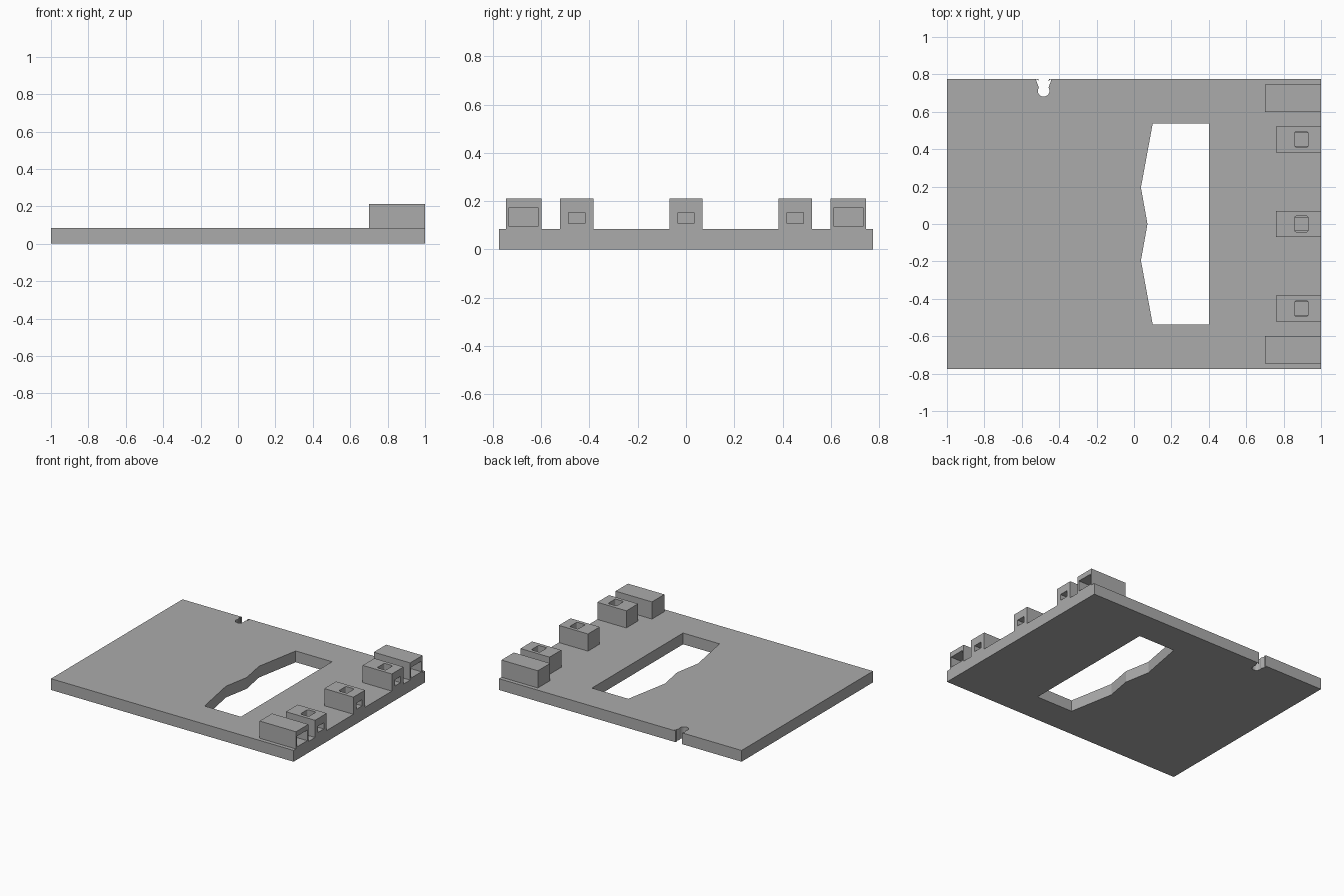
import bpy
import bmesh
from math import sin, cos, asin, pi

cube = bpy.data.objects.get("Cube")
if cube:
    bpy.data.objects.remove(cube)

PLATE_TOP = 0.084
BLOCK_TOP = 0.212
HALF_Y = 0.774

grey = bpy.data.materials.new("plain grey")
grey.use_nodes = True
colour = (0.41, 0.41, 0.41, 1)
grey.diffuse_color = colour
grey.node_tree.nodes["Principled BSDF"].inputs["Base Color"].default_value = colour


def prism(name, outline, z0, z1):
    """Extrude a flat outline from z0 up to z1."""
    bm = bmesh.new()
    face = bm.faces.new([bm.verts.new((x, y, z0)) for x, y in outline])
    grown = bmesh.ops.extrude_face_region(bm, geom=[face])["geom"]
    for v in grown:
        if isinstance(v, bmesh.types.BMVert):
            v.co.z = z1
    bmesh.ops.recalc_face_normals(bm, faces=bm.faces)
    mesh = bpy.data.meshes.new(name)
    bm.to_mesh(mesh)
    bm.free()
    mesh.materials.append(grey)
    obj = bpy.data.objects.new(name, mesh)
    bpy.context.collection.objects.link(obj)
    return obj


def box(name, x0, x1, y, half, z0, z1):
    outline = [(x0, y - half), (x1, y - half), (x1, y + half), (x0, y + half)]
    return prism(name, outline, z0, z1)


def arc(cx, cy, r, a0, a1, steps):
    angles = [a0 + (a1 - a0) * i / steps for i in range(steps + 1)]
    return [(cx + r * cos(a), cy + r * sin(a)) for a in angles]


def carve(obj, cutters):
    """Subtract the cutters, bake the result and discard them."""
    for cutter in cutters:
        cutter.hide_render = True
        mod = obj.modifiers.new("cut", 'BOOLEAN')
        mod.operation = 'DIFFERENCE'
        mod.solver = 'EXACT'
        mod.object = cutter
    graph = bpy.context.evaluated_depsgraph_get()
    baked = bpy.data.meshes.new_from_object(obj.evaluated_get(graph))
    obj.modifiers.clear()
    obj.data = baked
    for cutter in cutters:
        bpy.data.objects.remove(cutter)


# Base plate with its shaped opening and keyhole notch
plate = box("base_plate", -1, 1, 0, HALF_Y, 0, PLATE_TOP)
upper = [(0.40, 0.537), (0.10, 0.537), (0.037, 0.195)]
opening = upper + [(0.072, 0)] + [(x, -y) for x, y in reversed(upper)]
opening_cutter = prism("opening_cutter", opening, -0.1, 0.2)

neck, bulb, flare = 0.026, 0.031, 0.016
spread = asin(neck / bulb)
right = arc(neck + flare, HALF_Y - flare, flare, pi / 2, pi, 6)
left = [(-x, y) for x, y in reversed(right)]
bottom = arc(0, 0.712, bulb, pi / 2 + spread, 2.5 * pi - spread, 20)
notch = [(-neck - flare, 0.9)] + left + bottom + right + [(neck + flare, 0.9)]
notch_cutter = prism("notch_cutter", [(x - 0.483, y) for x, y in notch], -0.1, 0.2)
carve(plate, [opening_cutter, notch_cutter])

# Long outer sockets, open towards the plate edge
for side, y in (("left", 0.672), ("right", -0.672)):
    socket = box(side + "_outer_socket", 0.70, 1, y, 0.073, PLATE_TOP, BLOCK_TOP)
    cavity = box("cavity_cutter", 0.73, 1.1, y, 0.06, 0.095, 0.174)
    carve(socket, [cavity])

# Short inner sockets with an edge channel and a rounded top window
for side, y in (("back", 0.452), ("middle", 0), ("front", -0.452)):
    socket = box(side + "_inner_socket", 0.76, 1, y, 0.069, PLATE_TOP, BLOCK_TOP)
    channel = box("channel_cutter", 0.86, 1.1, y, 0.034, 0.108, 0.154)
    r, hx, hy = 0.01, 0.035, 0.043
    corners = [(1, 1), (-1, 1), (-1, -1), (1, -1)]
    rounded = []
    for i, (sx, sy) in enumerate(corners):
        rounded += arc(0.895 + sx * (hx - r), y + sy * (hy - r), r,
                       i * pi / 2, (i + 1) * pi / 2, 4)
    window = prism("window_cutter", rounded, 0.13, 0.3)
    carve(socket, [channel, window])
